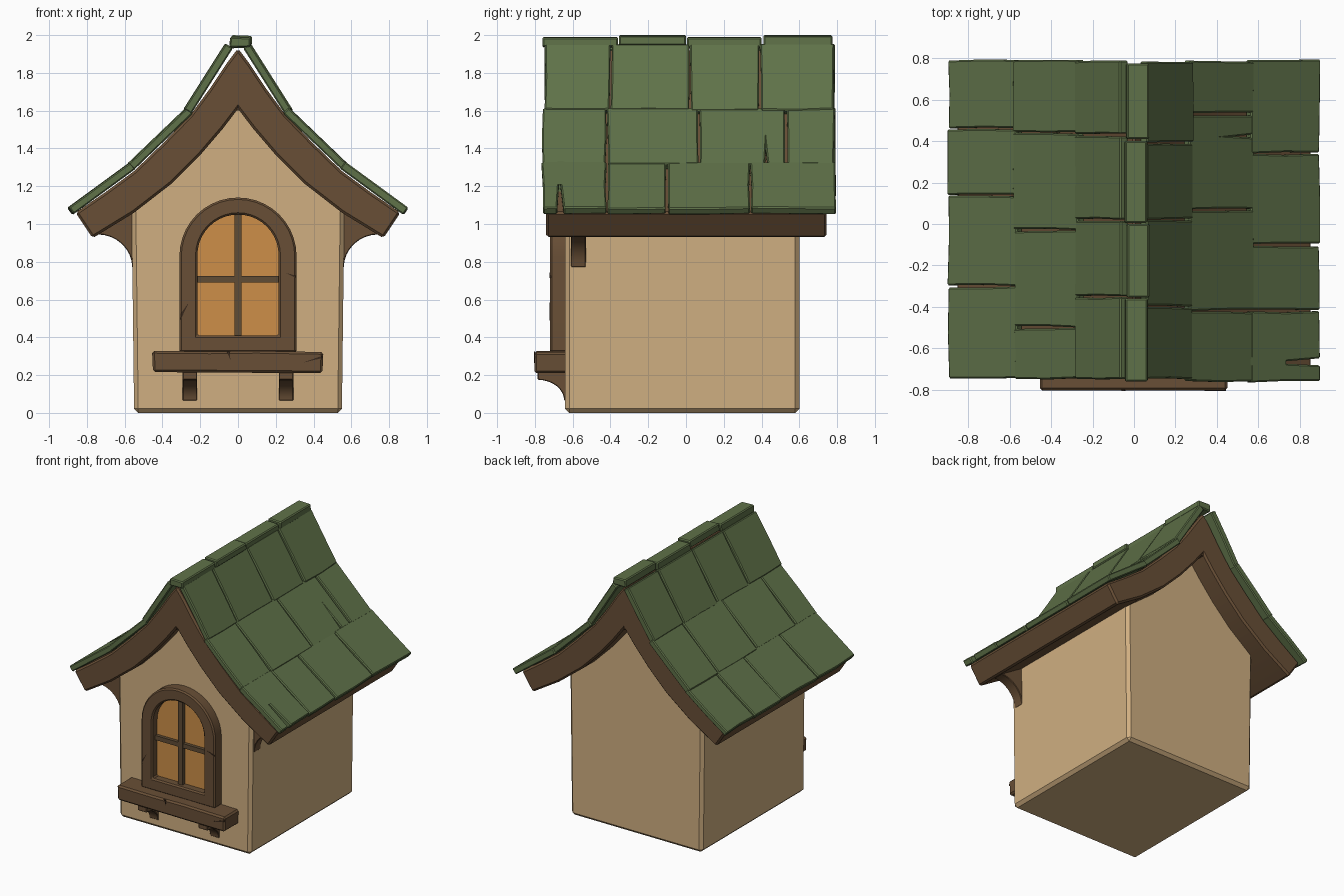
import bpy, bmesh, math, random
from mathutils import Vector

if "Cube" in bpy.data.objects:
    bpy.data.objects.remove(bpy.data.objects["Cube"])

random.seed(4)


def material(name, rgb):
    m = bpy.data.materials.new(name)
    m.diffuse_color = (*rgb, 1)
    m.use_nodes = True
    m.node_tree.nodes["Principled BSDF"].inputs["Base Color"].default_value = m.diffuse_color
    return m


PLASTER = material("tan plaster", (0.63, 0.43, 0.22))
WOOD = material("brown wood", (0.14, 0.078, 0.037))
BAR = material("dull brown bars", (0.115, 0.072, 0.035))
DARK = material("dark wood crack", (0.04, 0.022, 0.012))
GLASS = material("amber glass", (0.61, 0.275, 0.065))
GREEN = material("green shingle", (0.115, 0.168, 0.066))


def finish(name, bm, mat, bevel=0.0, smooth=False):
    bmesh.ops.recalc_face_normals(bm, faces=bm.faces)
    if bevel:
        edges = [e for e in bm.edges if e.calc_face_angle(0) > math.radians(32)]
        bmesh.ops.bevel(bm, geom=edges, offset=bevel, segments=1,
                        affect='EDGES', profile=0.5, clamp_overlap=True)
        bmesh.ops.recalc_face_normals(bm, faces=bm.faces)
    me = bpy.data.meshes.new(name)
    bm.to_mesh(me)
    bm.free()
    me.materials.append(mat)
    if smooth:
        for p in me.polygons:
            p.use_smooth = True
        me.set_sharp_from_angle(angle=math.radians(28))
    ob = bpy.data.objects.new(name, me)
    bpy.context.collection.objects.link(ob)
    return ob


def prism(name, pts, lo, hi, place, mat, bevel=0.0, smooth=False):
    """Extrude a 2D outline from lo to hi; place(u, v, w) gives the 3D point."""
    bm = bmesh.new()
    a = [bm.verts.new(place(u, v, lo)) for u, v in pts]
    b = [bm.verts.new(place(u, v, hi)) for u, v in pts]
    bm.faces.new(a)
    bm.faces.new(b[::-1])
    n = len(pts)
    for i in range(n):
        j = (i + 1) % n
        bm.faces.new((a[j], a[i], b[i], b[j]))
    return finish(name, bm, mat, bevel, smooth)


def xz(u, v, w):
    return Vector((u, w, v))


def yz(u, v, w):
    return Vector((w, u, v))


def rect(x0, x1, z0, z1):
    return [(x0, z0), (x1, z0), (x1, z1), (x0, z1)]


def mirrored(half):
    """Complete a half outline that starts on x = 0."""
    return half + [(-x, z) for x, z in half[::-1] if x > 0]


def arch(r, z0, zc, n=20):
    return [(-r, z0)] + [(-r * math.cos(math.pi * i / n), zc + r * math.sin(math.pi * i / n))
                         for i in range(n + 1)] + [(r, z0)]


# walls with gable ends
prism("walls", [(-0.55, 0), (0.55, 0), (0.562, 1.0), (0.562, 1.15), (0.3, 1.4),
                (0, 1.7), (-0.3, 1.4), (-0.562, 1.15), (-0.562, 1.0)],
      -0.64, 0.60, xz, PLASTER, 0.022)

# curved timber roof body
upper = [(0, 1.93), (0.06, 1.85), (0.15, 1.715), (0.25, 1.58), (0.4, 1.425), (0.55, 1.28),
         (0.7, 1.17), (0.86, 1.06)]
lower = [(0, 1.61), (0.08, 1.505), (0.2, 1.365), (0.35, 1.215), (0.55, 1.06), (0.77, 0.925)]
outline = upper + lower[::-1] + [(-x, z) for x, z in lower[1:]] \
    + [(-x, z) for x, z in upper[:0:-1]]
prism("roof_timber", outline, -0.74, 0.745, xz, WOOD, 0.013, True)

# window frame: a closed ring between two arches
outer, inner = arch(0.31, 0.32, 0.83), arch(0.215, 0.41, 0.835)
bm = bmesh.new()
loops = [[bm.verts.new((x, y, z)) for x, z in pts]
         for pts, y in ((outer, -0.72), (inner, -0.72), (inner, -0.63), (outer, -0.63))]
n = len(outer)
for i in range(n):
    j = (i + 1) % n
    for k in range(4):
        m = (k + 1) % 4
        bm.faces.new((loops[k][i], loops[k][j], loops[m][j], loops[m][i]))
finish("window_frame", bm, WOOD, 0.01, True)

# glass and glazing bars
prism("window_glass", arch(0.225, 0.40, 0.835), -0.66, -0.63, xz, GLASS)
prism("upright_bar", rect(-0.018, 0.018, 0.40, 1.055), -0.69, -0.65, xz, BAR)
prism("cross_bar", rect(-0.22, 0.22, 0.69, 0.724), -0.685, -0.65, xz, BAR)

# sill, slightly uneven
prism("window_sill", [(-0.45, 0.216), (0.0, 0.213), (0.447, 0.21), (0.452, 0.322),
                      (0.1, 0.328), (-0.15, 0.325), (-0.455, 0.328)],
      -0.803, -0.62, xz, WOOD, 0.012)

# cracks in the wood
for k, (pts, y) in enumerate([
        ([(0.305, 0.715), (0.305, 0.727), (0.25, 0.742)], -0.722),
        ([(-0.305, 0.49), (-0.26, 0.585), (-0.30, 0.53)], -0.722),
        ([(-0.06, 0.326), (-0.045, 0.326), (-0.04, 0.28)], -0.805),
        ([(0.445, 0.29), (0.445, 0.302), (0.34, 0.265)], -0.805)]):
    prism(f"wood_crack_{k}", pts, y, y + 0.006, xz, DARK)

# sill brackets and eave brackets, both with a concave quarter curve
quarter = [math.pi / 2 * i / 8 for i in range(9)]
sill_curve = [(-0.785 + 0.14 * math.cos(a), 0.065 + 0.11 * math.sin(a)) for a in quarter]
eave_curve = [(0.745 - 0.185 * math.cos(a), 0.77 + 0.175 * math.sin(a)) for a in quarter]
for side, s in (("left", -1), ("right", 1)):
    prism(f"sill_bracket_{side}", [(-0.61, 0.065)] + sill_curve + [(-0.785, 0.23), (-0.61, 0.23)],
          s * 0.255 - 0.038, s * 0.255 + 0.038, yz, WOOD, 0.004, True)
    prism(f"eave_bracket_{side}",
          [(0.53, 0.77)] + eave_curve + [(0.74, 0.97), (0.57, 1.08), (0.53, 1.08)],
          -0.61, -0.53, lambda u, v, w, s=s: Vector((s * u, w, v)), WOOD, 0.004, True)

# shingle rows: outer top and bottom points, then joints along y for right and left
THICK = 0.045
rows = [
    ((0.065, 1.955), (0.287, 1.605), (-0.75, -0.40, 0.02, 0.39, 0.785), (-0.75, -0.35, 0.02, 0.43, 0.79)),
    ((0.27, 1.618), (0.583, 1.318), (-0.765, -0.42, 0.07, 0.53, 0.79), (-0.75, -0.50, -0.03, 0.44, 0.795)),
    ((0.566, 1.33), (0.90, 1.086), (-0.765, -0.42, -0.10, 0.34, 0.795), (-0.75, -0.30, 0.14, 0.46, 0.795)),
]
# splits as (side, row, tile): (y, depth, half width)
splits = {(1, 2, 0): (-0.665, 0.25, 0.017), (1, 1, 2): (0.425, 0.70, 0.008)}


def jit(a=0.006):
    return random.uniform(-a, a)


for r, (top, bottom, right, left) in enumerate(rows):
    for s, cuts in ((1, right), (-1, left)):
        t0, t1 = Vector((top[0], 0, top[1])), Vector((bottom[0], 0, bottom[1]))
        slope = t1 - t0
        normal = Vector((-slope.z, 0, slope.x)).normalized()
        for k in range(len(cuts) - 1):
            y0, y1 = cuts[k] + 0.004, cuts[k + 1] - 0.004
            ym = (y0 + y1) / 2
            low = [(y1 + jit(0.004), 1 + jit(0.012)), (ym, 1 + jit(0.015)),
                   (y0 + jit(0.004), 1 + jit(0.012))]
            if (s, r, k) in splits:
                yc, d, h = splits[s, r, k]
                low[1:2] = [(yc + h, 1.0), (yc - h * 0.3, d), (yc - h, 1.0)]
            pts = [(y0 + jit(0.004), 0), (y1 + jit(0.004), 0), (y1 + jit(0.004), 0.5)] \
                + low + [(y0 + jit(0.004), 0.5)]
            lift = jit(0.004)

            def on_slope(y, t, w, s=s, t0=t0, slope=slope, normal=normal, lift=lift):
                p = t0 + slope * t + normal * (w + (lift if w == 0 else 0))
                return Vector((s * p.x, y, p.z))

            prism(f"shingle_{'right' if s > 0 else 'left'}_{r}_{k}", pts,
                  -THICK, 0, on_slope, GREEN, 0.007)

# ridge caps
for k, (y0, y1, z0, z1, dx) in enumerate([(-0.76, -0.36, 1.935, 1.99, 0.0), (-0.355, 0.0, 1.945, 2.0, 0.008),
                                          (0.005, 0.40, 1.93, 1.99, -0.002), (0.41, 0.775, 1.942, 2.0, 0.006)]):
    prism(f"ridge_cap_{k}", [(-0.045 + dx, z0), (0.067 + dx, z0 + 0.002),
                             (0.065 + dx, z1 - 0.004), (-0.04 + dx, z1)],
          y0, y1, xz, GREEN, 0.007)
